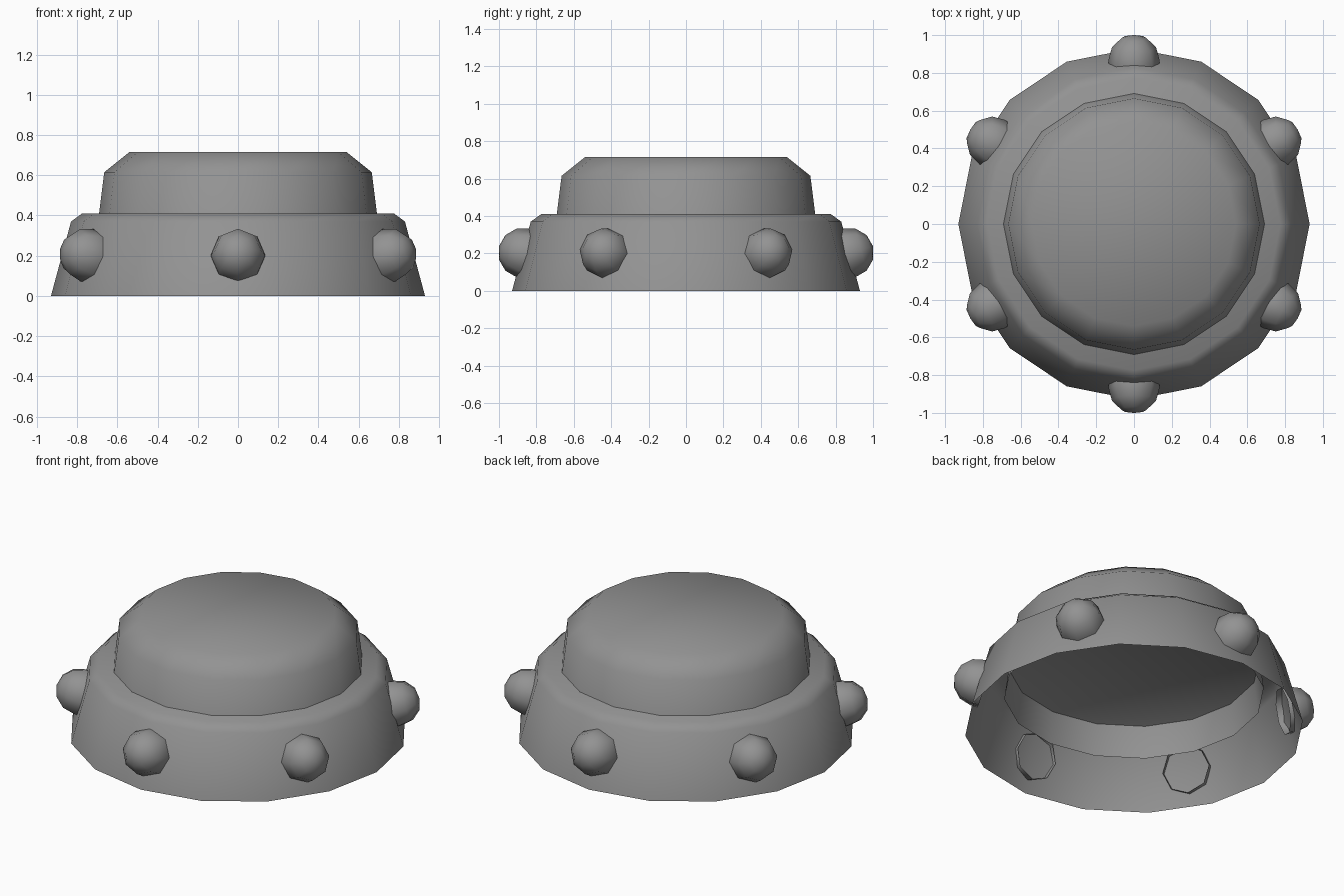
import bpy, bmesh, math
from mathutils import Matrix

cube = bpy.data.objects.get("Cube")
if cube:
    bpy.data.objects.remove(cube, do_unlink=True)

GREY = (0.29, 0.29, 0.29, 1.0)
mat = bpy.data.materials.new("mid grey")
mat.use_nodes = True
mat.diffuse_color = GREY
mat.node_tree.nodes["Principled BSDF"].inputs["Base Color"].default_value = GREY


def lathe(name, profile, sides, capped=True):
    """Open-bottomed shell of rings (radius, height); a zero radius is a pole."""
    bm = bmesh.new()
    rings = []
    for r, z in profile:
        if r == 0:
            rings.append([bm.verts.new((0, 0, z))] * sides)
        else:
            turns = [math.tau * i / sides for i in range(sides)]
            rings.append([bm.verts.new((r * math.cos(a), r * math.sin(a), z)) for a in turns])
    for low, high in zip(rings, rings[1:]):
        for i in range(sides):
            j = (i + 1) % sides
            quad = [low[i], low[j], high[j], high[i]]
            bm.faces.new(list(dict.fromkeys(quad)))
    if capped:
        bm.faces.new(rings[-1])
    mesh = bpy.data.meshes.new(name)
    bm.to_mesh(mesh)
    bm.free()
    mesh.materials.append(mat)
    obj = bpy.data.objects.new(name, mesh)
    bpy.context.collection.objects.link(obj)
    bpy.ops.object.select_all(action='DESELECT')
    obj.select_set(True)
    bpy.context.view_layer.objects.active = obj
    bpy.ops.object.shade_smooth_by_angle(angle=math.radians(60))
    return obj


# Flared skirt and the drum that passes down through its top
lathe("base_skirt", [(0.93, 0), (0.83, 0.37), (0.775, 0.41)], 16)
lathe("upper_drum", [(0.715, 0.22), (0.665, 0.615), (0.54, 0.715)], 16)

# Domed studs, tilted to sit square on the sloping skirt
R = 0.135
dome = [(R, -0.04), (R, 0)]
dome += [(R * math.cos(math.radians(a)), R * math.sin(math.radians(a))) for a in (30, 60)]
dome.append((0, R))
for i in range(6):
    stud = lathe(f"stud_{i + 1}", dome, 8, capped=False)
    stud.matrix_world = (Matrix.Rotation(math.radians(30 + 60 * i), 4, 'Z')
                         @ Matrix.Translation((0.87, 0, 0.203))
                         @ Matrix.Rotation(math.radians(75), 4, 'Y'))
